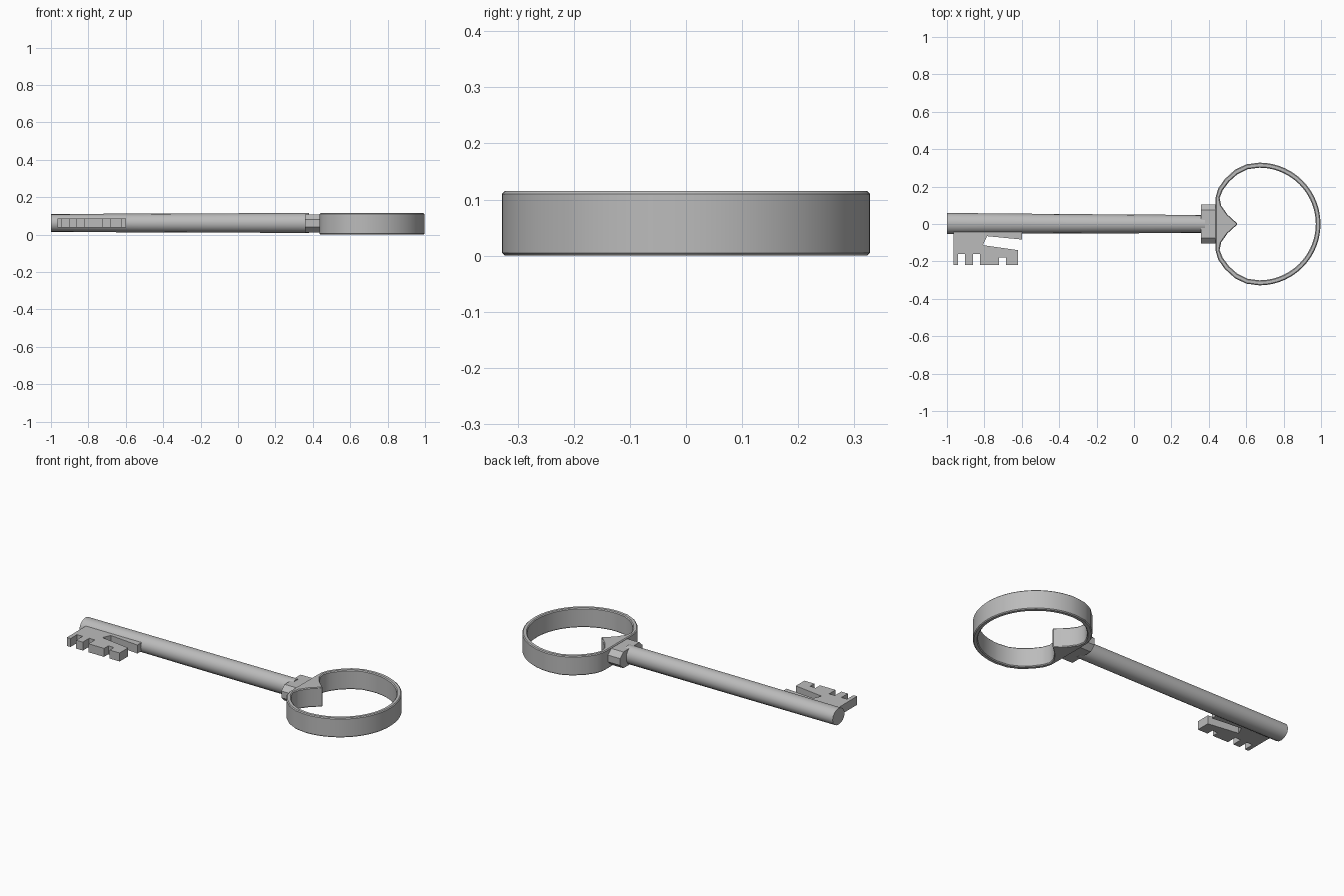
import bpy, bmesh, math

if "Cube" in bpy.data.objects:
    bpy.data.objects.remove(bpy.data.objects["Cube"])

metal = bpy.data.materials.new("grey_metal")
metal.diffuse_color = (0.5, 0.5, 0.5, 1)
metal.use_nodes = True
metal.node_tree.nodes["Principled BSDF"].inputs["Base Color"].default_value = metal.diffuse_color


def finish(name, bm, smooth=None, bevel=0):
    bmesh.ops.recalc_face_normals(bm, faces=bm.faces)
    me = bpy.data.meshes.new(name)
    bm.to_mesh(me)
    bm.free()
    ob = bpy.data.objects.new(name, me)
    bpy.context.collection.objects.link(ob)
    me.materials.append(metal)
    if bevel:
        m = ob.modifiers.new("edge_bevel", 'BEVEL')
        m.width, m.segments, m.limit_method = bevel, 1, 'ANGLE'
        m.angle_limit = math.radians(50)
    if smooth:
        bpy.ops.object.select_all(action='DESELECT')
        bpy.context.view_layer.objects.active = ob
        ob.select_set(True)
        bpy.ops.object.shade_smooth_by_angle(angle=math.radians(smooth))
    return ob


def loft(bm, rings):
    # capped skin through equal-length rings of points
    loops = [[bm.verts.new(p) for p in r] for r in rings]
    n = len(loops[0])
    for a, b in zip(loops, loops[1:]):
        for i in range(n):
            j = (i + 1) % n
            bm.faces.new((a[i], a[j], b[j], b[i]))
    bm.faces.new(loops[0][::-1])
    bm.faces.new(loops[-1])


# shaft: slightly uneven round bar
def section(x, cy, ry, rz, n=16):
    return [(x, cy + ry * math.cos(2 * math.pi * i / n),
             0.062 + rz * math.sin(2 * math.pi * i / n)) for i in range(n)]


bm = bmesh.new()
loft(bm, [section(-1.0, 0.003, 0.056, 0.048), section(-0.35, 0.001, 0.052, 0.051),
          section(0.38, 0, 0.048, 0.053)])
finish("shaft", bm, 35)

# collar: wide block with chamfered long edges
bm = bmesh.new()
half = [(0.105, 0.04), (0.105, 0.08), (0.075, 0.108), (-0.075, 0.108),
        (-0.105, 0.08), (-0.105, 0.04), (-0.075, 0.012), (0.075, 0.012)]
loft(bm, [[(x, y, z) for y, z in half] for x in (0.357, 0.45)])
finish("collar", bm)

# bow: band ring with a pointed heart notch, half outline mirrored in y
pairs = []
for k in range(19):
    a = math.radians(k * 5)
    c, s = math.cos(a), math.sin(a)
    pairs.append(((0.67 + 0.327 * c, 0.328 * s), (0.67 + 0.302 * c, 0.301 * s)))
pairs += [((0.60, 0.319), (0.607, 0.293)), ((0.54, 0.29), (0.553, 0.266)),
          ((0.485, 0.24), (0.508, 0.226)), ((0.45, 0.19), (0.474, 0.18)),
          ((0.437, 0.145), (0.458, 0.14)), ((0.436, 0.10), (0.466, 0.098)),
          ((0.436, 0.05), (0.50, 0.05)), ((0.436, 0.0), (0.555, 0.0))]
full = pairs + [((o[0], -o[1]), (i[0], -i[1])) for o, i in pairs[-2:0:-1]]
bm = bmesh.new()
quads = []
for o, i in full:
    quads.append([bm.verts.new((*o, 0)), bm.verts.new((*o, 0.115)),
                  bm.verts.new((*i, 0.115)), bm.verts.new((*i, 0))])
for a, b in zip(quads, quads[1:] + quads[:1]):
    for k in range(4):
        m = (k + 1) % 4
        bm.faces.new((a[k], a[m], b[m], b[k]))
finish("bow_ring", bm, 35, 0.005)

# bit: toothed plate with a slanted slot open on the right
outline = [(-0.965, -0.02), (-0.60, -0.02), (-0.60, -0.083), (-0.786, -0.065),
           (-0.808, -0.113), (-0.62, -0.14), (-0.62, -0.22), (-0.685, -0.22),
           (-0.685, -0.18), (-0.722, -0.18), (-0.722, -0.22), (-0.824, -0.22),
           (-0.824, -0.16), (-0.861, -0.16), (-0.861, -0.22), (-0.904, -0.22),
           (-0.904, -0.16), (-0.941, -0.16), (-0.941, -0.22), (-0.965, -0.22)]
bm = bmesh.new()
loft(bm, [[(x, y, z) for x, y in outline] for z in (0.037, 0.087)])
finish("toothed_bit", bm)
